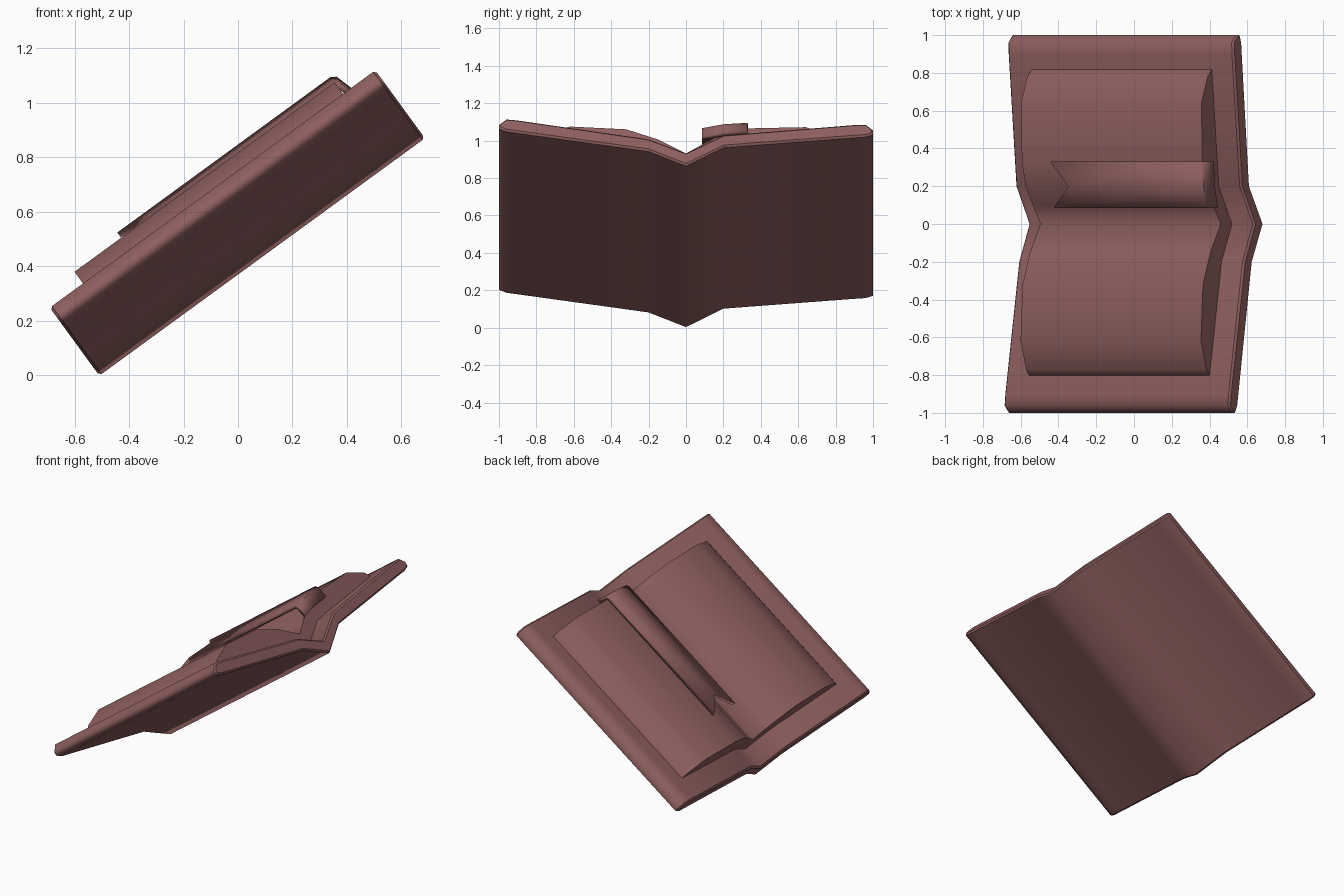
import bpy
import math

cube = bpy.data.objects.get("Cube")
if cube:
    bpy.data.objects.remove(cube, do_unlink=True)

TILT = math.radians(36.1)

leather = bpy.data.materials.new("dusty red brown")
leather.use_nodes = True
COLOUR = (0.27, 0.115, 0.113, 1)
leather.diffuse_color = COLOUR
leather.node_tree.nodes["Principled BSDF"].inputs["Base Color"].default_value = COLOUR


def make(name, verts, faces, angle):
    """Mesh object built flat, then tilted as on a reading stand."""
    mesh = bpy.data.meshes.new(name)
    mesh.from_pydata(verts, [], faces)
    mesh.materials.append(leather)
    obj = bpy.data.objects.new(name, mesh)
    bpy.context.collection.objects.link(obj)
    obj.rotation_euler = (0, -TILT, 0)
    bpy.ops.object.select_all(action='DESELECT')
    obj.select_set(True)
    bpy.context.view_layer.objects.active = obj
    bpy.ops.object.shade_smooth_by_angle(angle=math.radians(angle))
    return obj


def slab(name, rows, u0, u1, angle):
    """Closed slab from (y, low, high) rows, running from u0 to u1."""
    verts, faces = [], []
    for y, lo, hi in rows:
        verts += [(u0, y, lo), (u1, y, lo), (u1, y, hi), (u0, y, hi)]
    for i in range(len(rows) - 1):
        a, b = 4 * i, 4 * i + 4
        for j in range(4):
            k = (j + 1) % 4
            faces.append((a + j, b + j, b + k, a + k))
    last = 4 * (len(rows) - 1)
    faces.append((0, 1, 2, 3))
    faces.append((last + 3, last + 2, last + 1, last))
    return make(name, verts, faces, angle)


# Open cover with a V-shaped spine and chamfered outer edges
cover_rows = [(-1, .545, .57), (-.96, .525, .607), (-.9, .515, .6),
              (-.2, .395, .475), (0, .298, .382), (.2, .42, .5),
              (.9, .485, .57), (.96, .49, .572), (1, .505, .535)]
cover = slab("book_cover", cover_rows, -.413, 1.067, 65)
bevel = cover.modifiers.new("edge_bevel", 'BEVEL')
bevel.width = .01
bevel.segments = 1
bevel.limit_method = 'ANGLE'
bevel.angle_limit = math.radians(70)

# Two swelling page blocks meeting at the gutter
page_rows = [(-.815, .53, .572), (-.77, .53, .61), (-.62, .5, .66),
             (-.32, .45, .642), (-.15, .41, .575), (0, .34, .482),
             (.1, .4, .55), (.2, .45, .615), (.33, .47, .648),
             (.64, .5, .656), (.78, .5, .6), (.825, .5, .555)]
slab("pages", page_rows, -.262, .92, 80)

# Ribbon bookmark: notched tail, folded over the head of the pages
columns = [(.085, .648, -.053), (.2, .674, .06), (.33, .684, -.05)]
verts = []
for y, n, tail in columns:
    for u, drop in ((tail, 0), (.918, 0), (.938, .012), (.96, .085)):
        verts.append((u, y, n - drop))
faces = [(4 * c + r, 4 * c + r + 1, 4 * c + r + 5, 4 * c + r + 4)
         for c in range(2) for r in range(3)]
ribbon = make("ribbon_bookmark", verts, faces, 40)
solid = ribbon.modifiers.new("thickness", 'SOLIDIFY')
solid.thickness = .022
solid.offset = -1
